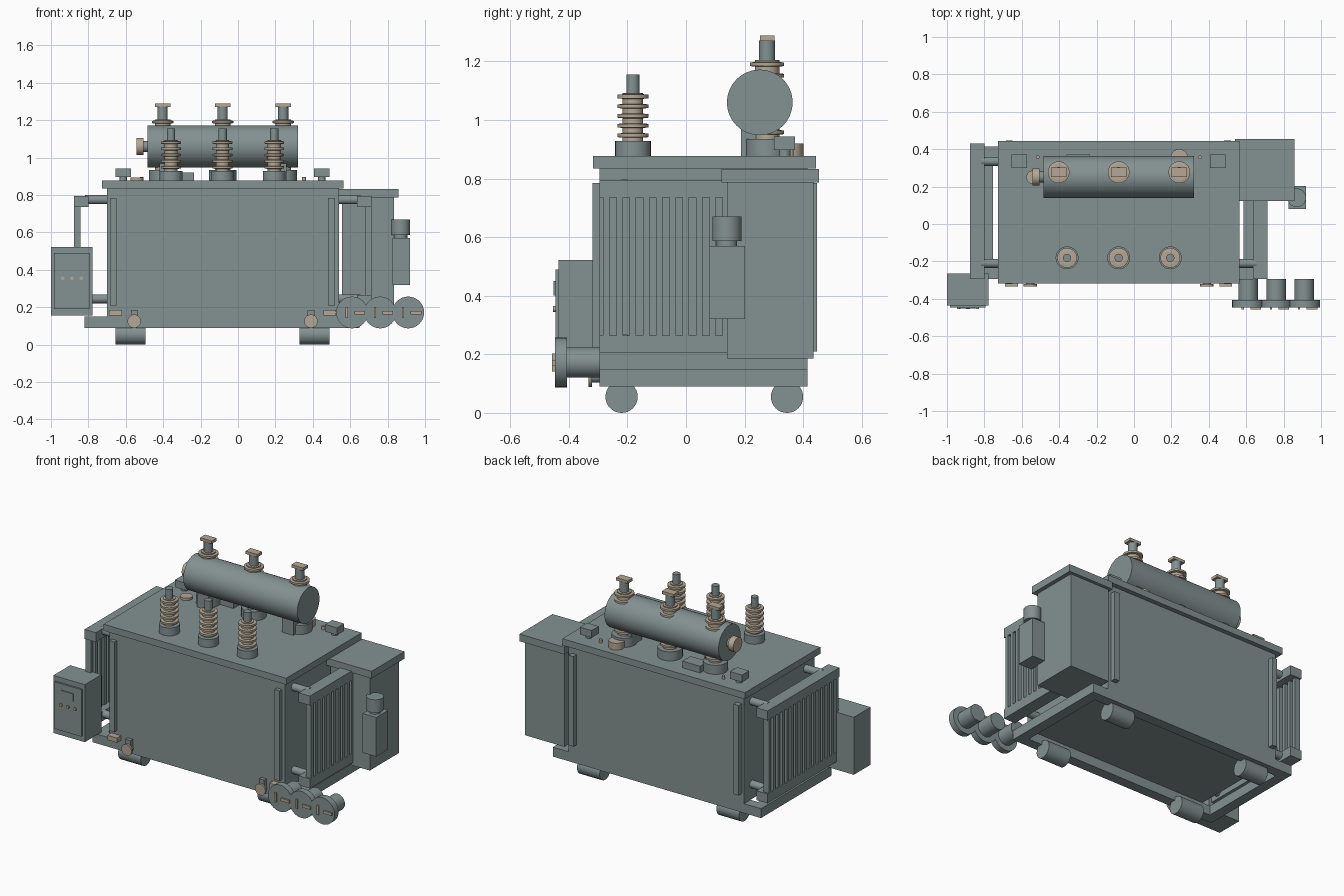
import bpy, bmesh
from math import pi
from mathutils import Matrix

if "Cube" in bpy.data.objects:
    bpy.data.objects.remove(bpy.data.objects["Cube"])


def material(name, rgb):
    m = bpy.data.materials.new(name)
    m.use_nodes = True
    m.diffuse_color = (*rgb, 1)
    m.node_tree.nodes["Principled BSDF"].inputs["Base Color"].default_value = (*rgb, 1)
    return m


GREY = material("blue_grey_paint", (0.23, 0.285, 0.285))
CREAM = material("cream_porcelain", (0.46, 0.39, 0.30))
TURN = {"x": Matrix.Rotation(pi / 2, 4, "Y"), "y": Matrix.Rotation(pi / 2, 4, "X"), "z": Matrix()}


def finish(name, bm, mat, smooth=False):
    bmesh.ops.recalc_face_normals(bm, faces=bm.faces)
    mesh = bpy.data.meshes.new(name)
    bm.to_mesh(mesh)
    bm.free()
    mesh.materials.append(mat)
    ob = bpy.data.objects.new(name, mesh)
    bpy.context.collection.objects.link(ob)
    if smooth:
        bpy.ops.object.select_all(action="DESELECT")
        ob.select_set(True)
        bpy.context.view_layer.objects.active = ob
        bpy.ops.object.shade_smooth_by_angle(angle=0.6)
    return ob


def box(name, x, y, z, mat=GREY):
    """Box from three (low, high) ranges."""
    bm = bmesh.new()
    size = Matrix.Diagonal((x[1] - x[0], y[1] - y[0], z[1] - z[0], 1))
    mid = Matrix.Translation([sum(r) / 2 for r in (x, y, z)])
    bmesh.ops.create_cube(bm, size=1, matrix=mid @ size)
    return finish(name, bm, mat)


def rod(name, axis, centre, r, length, mat=GREY, sides=32):
    """Cylinder along an axis, placed by its centre."""
    bm = bmesh.new()
    bmesh.ops.create_cone(bm, cap_ends=True, segments=sides, radius1=r, radius2=r,
                          depth=length, matrix=Matrix.Translation(centre) @ TURN[axis])
    return finish(name, bm, mat, True)


def post(name, x, y, r, z0, z1, mat=GREY):
    return rod(name, "z", (x, y, (z0 + z1) / 2), r, z1 - z0, mat)


def shed_stack(name, x, y, z0, z1, core, rim, count):
    """Lathed insulator: a core with evenly spaced discs."""
    step = (z1 - z0) / count
    profile = [(0, z0), (core, z0)]
    for i in range(count):
        mid = z0 + step * (i + 0.62)
        profile += [(core, mid - 0.008), (rim, mid - 0.006), (rim, mid + 0.006), (core, mid + 0.008)]
    profile += [(core, z1), (0, z1)]
    bm = bmesh.new()
    verts = [bm.verts.new((r, 0, z)) for r, z in profile]
    edges = [bm.edges.new(pair) for pair in zip(verts, verts[1:])]
    bmesh.ops.spin(bm, geom=verts + edges, cent=(0, 0, 0), axis=(0, 0, 1), angle=2 * pi, steps=32)
    bmesh.ops.remove_doubles(bm, verts=bm.verts, dist=0.0001)
    bmesh.ops.translate(bm, verts=bm.verts, vec=(x, y, 0))
    return finish(name, bm, CREAM, True)


# Tank, lid and corner strips
FRONT, BACK = -0.295, 0.415
box("tank", (-0.70, 0.54), (FRONT, BACK), (0.15, 0.836))
box("tank_lid", (-0.727, 0.563), (-0.317, 0.444), (0.835, 0.877))
for x in (-0.667, 0.50):
    box("front_strip", (x - 0.018, x + 0.018), (-0.32, FRONT), (0.21, 0.785))
    box("back_strip", (x - 0.018, x + 0.018), (BACK, 0.447), (0.21, 0.785))

# Base frame
for y in (FRONT, BACK - 0.065):
    box("long_beam", (-0.82, 0.65), (y, y + 0.065), (0.09, 0.15))
for x in (-0.82, 0.585):
    box("cross_beam", (x, x + 0.065), (FRONT + 0.06, BACK - 0.06), (0.09, 0.15))

# Rollers
for x in (-0.575, 0.41):
    for y in (-0.22, 0.345):
        rod("roller", "x", (x, y, 0.055), 0.055, 0.16)

# Radiators at both ends, with header tanks, fins and pipes
for side, inner, tank_end in ((-1, -0.798, -0.70), (1, 0.635, 0.54)):
    outer = inner + side * 0.08
    xs = sorted((inner, outer))
    for z in (0.205, 0.735):
        box("radiator_header", xs, (FRONT, 0.43), (z, z + 0.06))
        for y in (-0.21, 0.335):
            rod("radiator_pipe", "x", ((inner + tank_end) / 2, y, z + 0.04), 0.024,
                abs(inner - tank_end) + 0.04)
    for i in range(16):
        y = FRONT + 0.023 + i * 0.0453
        fin = box("radiator_fin", sorted((outer, outer - side * 0.036)),
                  (y - 0.011, y + 0.011), (0.262, 0.738))

# Cable box on the left end, with its side-mounted breather
box("cable_box", (0.555, 0.833), (0.14, 0.435), (0.185, 0.79))
box("cable_box_lid", (0.54, 0.858), (0.122, 0.455), (0.786, 0.832))
box("breather_body", (0.825, 0.92), (0.08, 0.202), (0.32, 0.57))
post("breather_neck", 0.87, 0.14, 0.035, 0.565, 0.59)
post("breather_cap", 0.87, 0.14, 0.05, 0.587, 0.67)

# Control cabinet
box("control_cabinet", (-1.0, -0.778), (-0.435, -0.265), (0.155, 0.522))
box("cabinet_door", (-0.985, -0.795), (-0.446, -0.434), (0.19, 0.49))
box("cabinet_display", (-0.935, -0.85), (-0.452, -0.445), (0.40, 0.45))
for x in (-0.937, -0.888, -0.838):
    rod("cabinet_button", "y", (x, -0.449, 0.355), 0.01, 0.01, CREAM, 16)

# Row of flanged cable sockets
for x in (0.61, 0.76, 0.91):
    rod("socket_barrel", "y", (x, -0.352, 0.172), 0.052, 0.115)
    rod("socket_flange", "y", (x, -0.427, 0.172), 0.085, 0.04)
    box("socket_handle", (x + 0.012, x + 0.07), (-0.457, -0.446), (0.162, 0.18), CREAM)
    box("socket_latch", (x - 0.034, x - 0.023), (-0.457, -0.446), (0.142, 0.202), CREAM)

# Drain valves and earthing pads
for x in (-0.555, 0.39):
    rod("valve_body", "y", (x, -0.305, 0.125), 0.022, 0.04)
    rod("valve_wheel", "y", (x, -0.327, 0.125), 0.036, 0.012, CREAM)
    box("valve_lever", (x - 0.018, x + 0.018), (-0.318, FRONT), (0.13, 0.185))
for x in (-0.655, 0.49):
    box("earthing_pad", (x - 0.034, x + 0.034), (-0.335, FRONT), (0.155, 0.185), CREAM)

# Low-voltage bushings in front
for x in (-0.358, -0.082, 0.194):
    post("front_bushing_base", x, -0.181, 0.061, 0.875, 0.928)
    shed_stack("front_bushing", x, -0.181, 0.927, 1.093, 0.035, 0.053, 5)
    post("front_terminal", x, -0.181, 0.022, 1.09, 1.155)

# High-voltage bushings behind
for x in (-0.403, -0.082, 0.242):
    post("back_bushing_base", x, 0.277, 0.073, 0.875, 0.935)
    shed_stack("back_bushing", x, 0.277, 0.934, 1.205, 0.042, 0.058, 7)
    post("back_terminal", x, 0.277, 0.027, 1.2, 1.272)
    box("back_terminal_plate", (x - 0.041, x + 0.041), (0.252, 0.302), (1.27, 1.288), CREAM)

# Conservator tank with supports and oil gauge
rod("conservator", "x", (-0.082, 0.252, 1.06), 0.112, 0.805, GREY, 64)
for x in (-0.38, 0.22):
    box("conservator_support", (x - 0.04, x + 0.04), (0.187, 0.30), (0.875, 1.0))
rod("gauge_neck", "x", (-0.495, 0.252, 1.06), 0.03, 0.03)
rod("oil_gauge", "x", (-0.523, 0.252, 1.06), 0.046, 0.038, CREAM)

# Lid fittings
for x in (-0.614, 0.448):
    post("lug_stem", x, 0.337, 0.02, 0.875, 0.9)
    box("lifting_lug", (x - 0.042, x + 0.042), (0.30, 0.372), (0.897, 0.943))
box("relay_box", (-0.36, -0.235), (0.29, 0.372), (0.875, 0.92))
post("relief_valve", 0.242, 0.355, 0.046, 0.875, 0.92, CREAM)
post("filler_cap", -0.54, 0.25, 0.036, 0.875, 0.893, CREAM)
for x in (-0.515, 0.353):
    post("lid_stud", x, 0.357, 0.01, 0.875, 0.897, CREAM)
